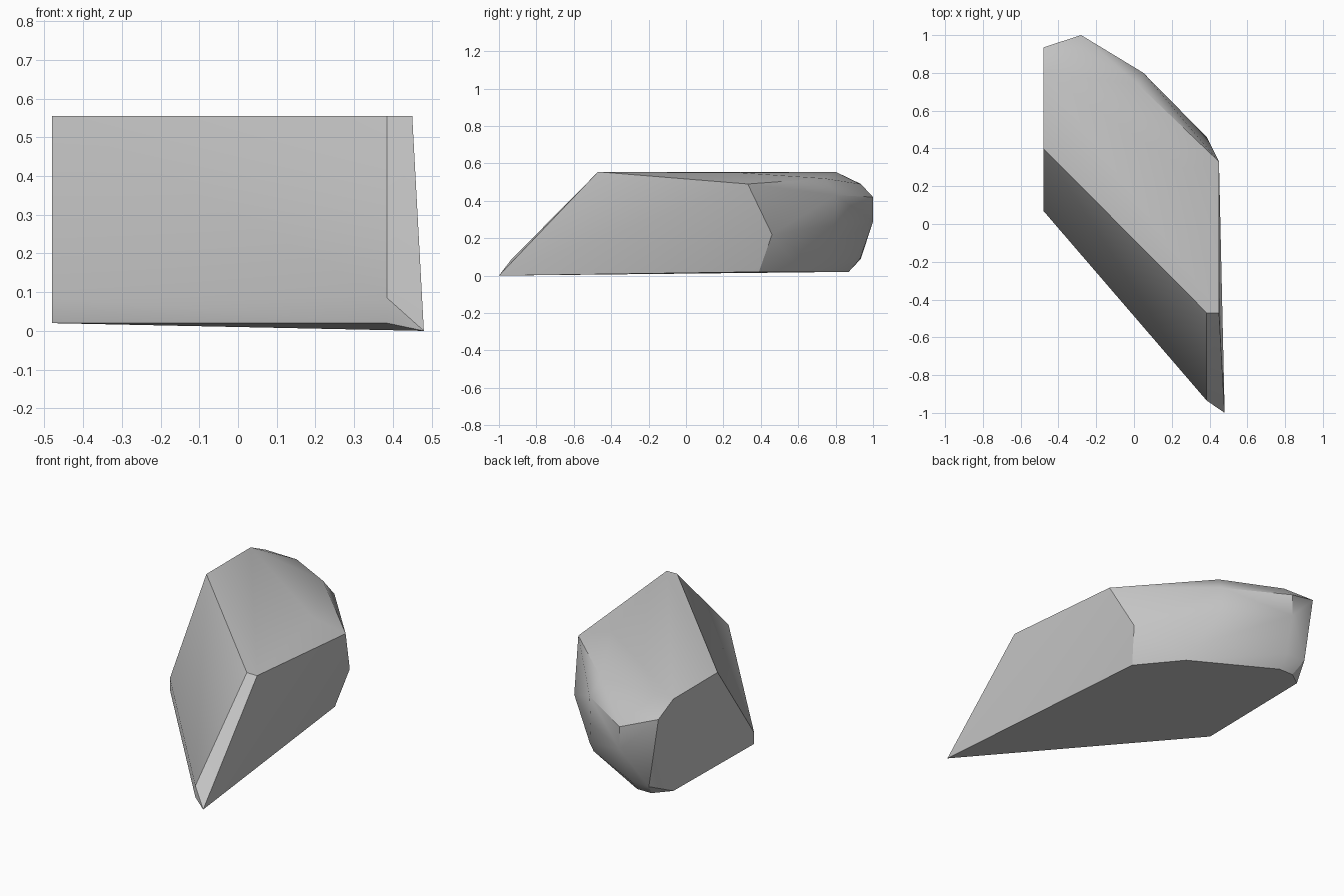
import bpy, bmesh, math

cube = bpy.data.objects.get("Cube")
if cube:
    bpy.data.objects.remove(cube, do_unlink=True)

# Stone colour
stone = bpy.data.materials.new("stone_grey")
stone.use_nodes = True
colour = (0.55, 0.55, 0.55, 1)
stone.diffuse_color = colour
bsdf = stone.node_tree.nodes["Principled BSDF"]
bsdf.inputs["Base Color"].default_value = colour
bsdf.inputs["Roughness"].default_value = 0.9

# Corners of the faceted rock, grouped by region
top_edge = [(-.48, .4, .555), (.385, -.47, .555), (.45, -.47, .555),
            (-.48, .8, .555), (.27, .29, .55)]
front_foot = [(-.48, .07, .085), (-.48, .07, .02), (.385, -.935, .085),
              (.385, -.935, .02), (.48, -1, 0)]
side_end = [(.45, .33, .49), (.385, .46, .22), (.34, .39, .02)]
back_upper = [(-.48, .935, .49), (-.28, .93, .49), (-.28, 1, .42),
              (.02, .74, .52), (.05, .8, .43)]
back_lower = [(-.28, 1, .29), (.05, .79, .27), (-.42, .935, .09),
              (-.3, .93, .09), (.14, .67, .09)]
bottom_edge = [(-.48, .8, .03), (-.39, .87, .02), (-.3, .87, .02),
               (.15, .62, .02)]

# Wrap the corners in a convex shell
bm = bmesh.new()
for region in (top_edge, front_foot, side_end, back_upper, back_lower, bottom_edge):
    for corner in region:
        bm.verts.new(corner)
bmesh.ops.convex_hull(bm, input=bm.verts[:])
bmesh.ops.delete(bm, geom=[v for v in bm.verts if not v.link_faces], context='VERTS')
bmesh.ops.dissolve_limit(bm, angle_limit=math.radians(1),
                         verts=bm.verts[:], edges=bm.edges[:])
bmesh.ops.recalc_face_normals(bm, faces=bm.faces[:])

mesh = bpy.data.meshes.new("rock")
bm.to_mesh(mesh)
bm.free()
mesh.materials.append(stone)
rock = bpy.data.objects.new("rock", mesh)
bpy.context.collection.objects.link(rock)

# Soft shading across shallow facets, crisp main edges
bpy.ops.object.select_all(action='DESELECT')
rock.select_set(True)
bpy.context.view_layer.objects.active = rock
bpy.ops.object.shade_smooth_by_angle(angle=math.radians(30))
